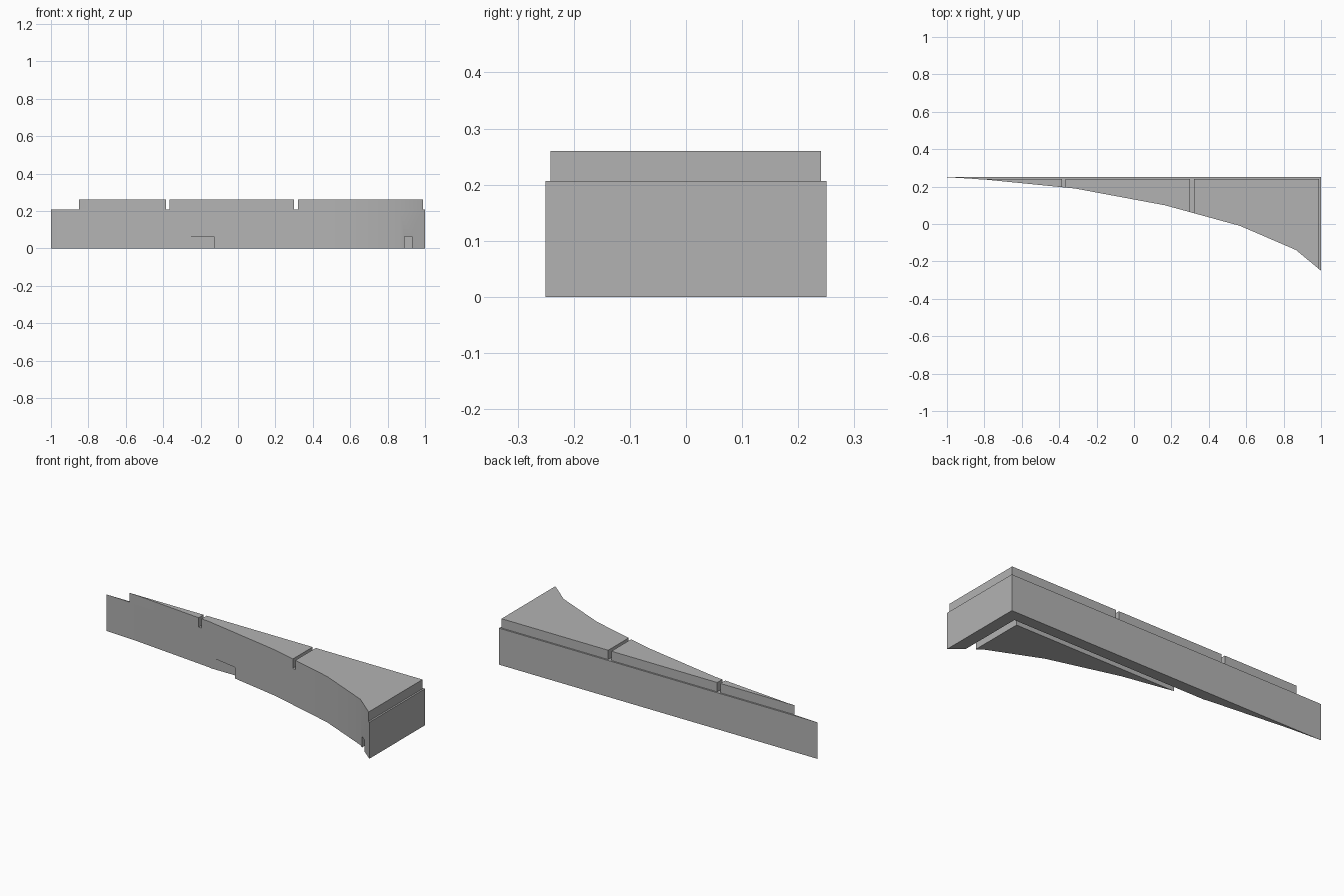
import bpy
import bmesh

if "Cube" in bpy.data.objects:
    bpy.data.objects.remove(bpy.data.objects["Cube"], do_unlink=True)

grey = bpy.data.materials.new("plain grey")
grey.use_nodes = True
colour = (0.45, 0.45, 0.45, 1)
grey.diffuse_color = colour
grey.node_tree.nodes["Principled BSDF"].inputs["Base Color"].default_value = colour

# Curved front edge, from the thin end to the deep end
CURVE = [(-1, 0.25), (-0.8, 0.238), (-0.316, 0.19), (0.166, 0.1),
         (0.567, -0.01), (0.866, -0.139), (1, -0.25)]
RIM, TOP = 0.207, 0.26


def curve_y(x):
    for (xa, ya), (xb, yb) in zip(CURVE, CURVE[1:]):
        if xa <= x <= xb:
            return ya + (yb - ya) * (x - xa) / (xb - xa)


def prism(name, outline, low, high):
    bm = bmesh.new()
    face = bm.faces.new([bm.verts.new((x, y, low)) for x, y in outline])
    moved = bmesh.ops.extrude_face_region(bm, geom=[face])["geom"]
    for v in moved:
        if isinstance(v, bmesh.types.BMVert):
            v.co.z = high
    bmesh.ops.recalc_face_normals(bm, faces=bm.faces)
    mesh = bpy.data.meshes.new(name)
    bm.to_mesh(mesh)
    bm.free()
    mesh.materials.append(grey)
    obj = bpy.data.objects.new(name, mesh)
    bpy.context.collection.objects.link(obj)
    return obj


def smooth(obj):
    bpy.ops.object.select_all(action='DESELECT')
    obj.select_set(True)
    bpy.context.view_layer.objects.active = obj
    bpy.ops.object.shade_smooth_by_angle()


# Tapering body with an L-shaped channel cut into its underside
body = prism("body", CURVE + [(1, 0.25)], 0, RIM)
channel = prism("channel_cutter",
                [(-0.5, 0.186), (0.93, 0.186), (0.93, -0.5),
                 (0.89, -0.5), (0.89, 0.155), (-0.5, 0.155)], -0.1, 0.063)
cut = body.modifiers.new("channel", 'BOOLEAN')
cut.operation = 'DIFFERENCE'
cut.solver = 'EXACT'
cut.object = channel
bpy.context.view_layer.objects.active = body
bpy.ops.object.modifier_apply(modifier=cut.name)
bpy.data.objects.remove(channel, do_unlink=True)
smooth(body)

# Three top slabs with narrow gaps, set in from the back and the deep end
BACK = 0.241
for name, x0, x1 in [("thin_slab", -0.85, -0.385),
                     ("middle_slab", -0.365, 0.3),
                     ("deep_slab", 0.32, 0.99)]:
    inner = [p for p in CURVE if x0 < p[0] < x1]
    front = [(x0, min(curve_y(x0), BACK - 0.001))] + inner + [(x1, curve_y(x1))]
    smooth(prism(name, front + [(x1, BACK), (x0, BACK)], RIM, TOP))
